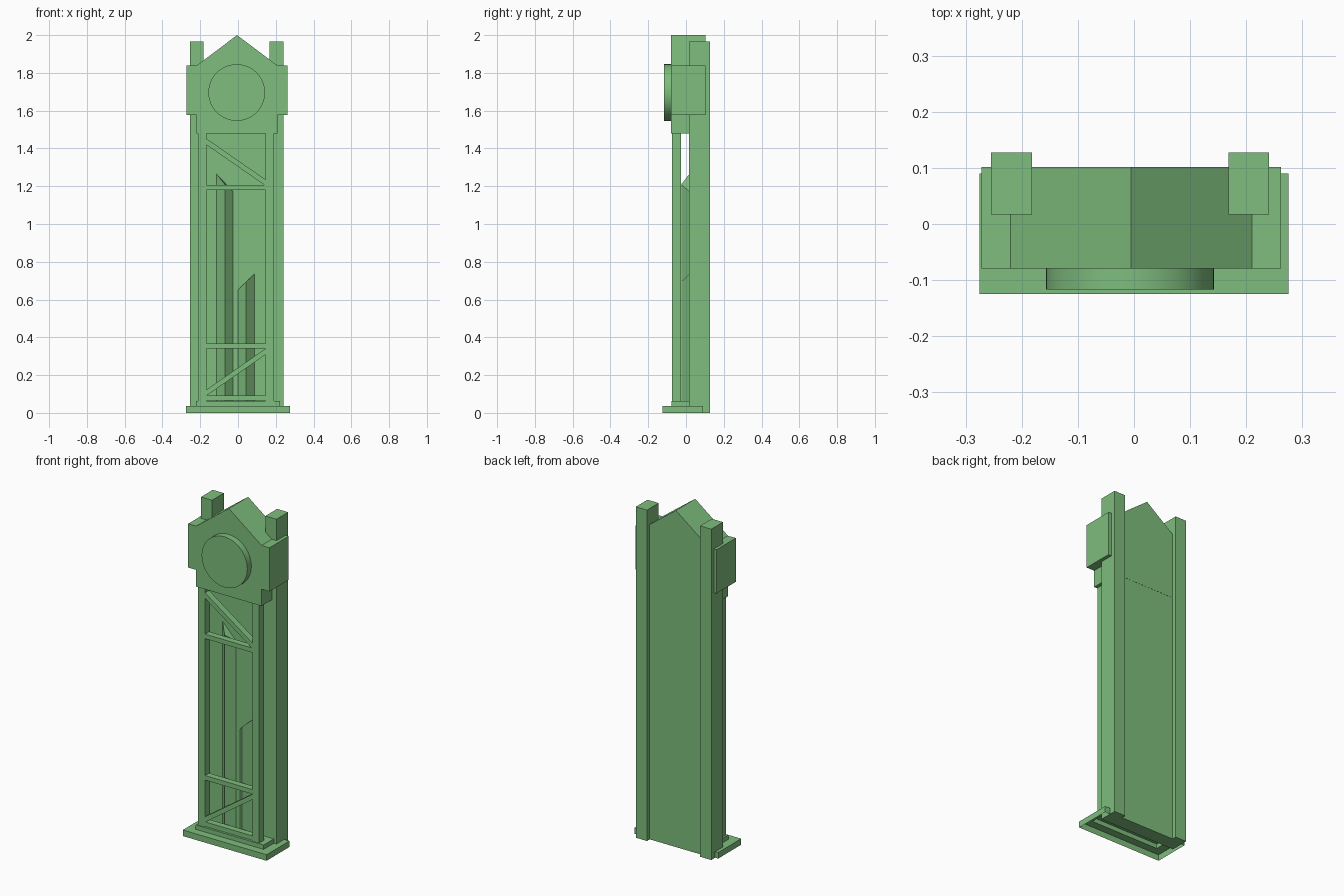
import bpy
import bmesh
from mathutils import Vector

if "Cube" in bpy.data.objects:
    bpy.data.objects.remove(bpy.data.objects["Cube"], do_unlink=True)

green = bpy.data.materials.new("soft_green")
green.use_nodes = True
COLOUR = (0.21, 0.51, 0.205, 1)
green.diffuse_color = COLOUR
green.node_tree.nodes["Principled BSDF"].inputs["Base Color"].default_value = COLOUR


def finish(name, bm, closed=True):
    if closed:
        bmesh.ops.recalc_face_normals(bm, faces=bm.faces)
    mesh = bpy.data.meshes.new(name)
    bm.to_mesh(mesh)
    bm.free()
    mesh.materials.append(green)
    ob = bpy.data.objects.new(name, mesh)
    bpy.context.collection.objects.link(ob)
    return ob


def prism(name, outline, y0, y1):
    """Extrude an (x, z) outline from y0 back to y1."""
    bm = bmesh.new()
    face = bm.faces.new([bm.verts.new((x, y0, z)) for x, z in outline])
    new = bmesh.ops.extrude_face_region(bm, geom=[face])["geom"]
    moved = [v for v in new if isinstance(v, bmesh.types.BMVert)]
    bmesh.ops.translate(bm, verts=moved, vec=(0, y1 - y0, 0))
    return finish(name, bm)


def box(name, x0, x1, y0, y1, z0, z1):
    return prism(name, [(x0, z0), (x1, z0), (x1, z1), (x0, z1)], y0, y1)


def brace(name, z_left, z_right, thick):
    """Bar between the front posts; slanted when the end heights differ."""
    l, r = -0.168, 0.145
    return prism(name, [(l, z_left), (r, z_right), (r, z_right + thick),
                        (l, z_left + thick)], -0.07, -0.032)


def wedge(name, x, heights):
    """Three-sided upright with a sloping top, one edge facing forward."""
    bm = bmesh.new()
    plan = [(x - 0.044, 0.018), (x, -0.025), (x + 0.044, 0.018)]
    low = [bm.verts.new((px, py, 0.06)) for px, py in plan]
    top = [bm.verts.new((px, py, h)) for (px, py), h in zip(plan, heights)]
    bm.faces.new(low)
    bm.faces.new(top)
    for i in range(3):
        j = (i + 1) % 3
        bm.faces.new((low[i], low[j], top[j], top[i]))
    return finish(name, bm)


# Stepped plinth, hollow and open underneath
bm = bmesh.new()
loops = []
for x, y0, y1, z in ((0.275, -0.125, 0.09, 0), (0.275, -0.125, 0.09, 0.036),
                     (0.223, -0.078, 0.018, 0.036), (0.223, -0.078, 0.018, 0.062)):
    loops.append([bm.verts.new(p) for p in
                  ((-x, y0, z), (x, y0, z), (x, y1, z), (-x, y1, z))])
for a, b in zip(loops, loops[1:]):
    for i in range(4):
        j = (i + 1) % 4
        bm.faces.new((a[i], a[j], b[j], b[i]))
bm.faces.new(loops[-1])
finish("plinth", bm, closed=False)

# Back panel and the tall posts on each side of it
box("back_panel", -0.183, 0.17, 0.018, 0.101, 0, 1.48)
for side, x in (("right", -0.255), ("left", 0.168)):
    box(side + "_back_post", x, x + 0.073, 0.017, 0.127, 0, 1.965)

# Slim front posts
for side, x in (("right", -0.212), ("left", 0.145)):
    box(side + "_front_post", x, x + 0.045, -0.073, -0.026, 0.062, 1.48)

# Cross bars and diagonal braces
for name, z in (("lower", 0.065), ("middle", 0.34), ("upper", 1.18)):
    brace(name + "_cross_bar", z, z, 0.027)
brace("lower_diagonal", 0.09, 0.308, 0.032)
brace("upper_diagonal", 1.42, 1.203, 0.033)

# Uprights with angled tops inside the case
wedge("tall_upright", -0.07, (1.265, 1.21, 1.172))
wedge("short_upright", 0.043, (0.65, 0.695, 0.735))

# Gabled head with side wings, slightly off centre
half = [(0.215, 1.478), (0.215, 1.578), (0.267, 1.578), (0.267, 1.838), (0.215, 1.838)]
cx = -0.005
outline = [(cx + x, z) for x, z in half] + [(cx, 2)]
outline += [(cx - x, z) for x, z in reversed(half)]
prism("gabled_head", outline, -0.079, 0.102)

# Round dial
bpy.ops.mesh.primitive_cylinder_add(vertices=48, radius=0.15, depth=0.04,
                                    location=(-0.007, -0.097, 1.696),
                                    rotation=(1.570796, 0, 0))
dial = bpy.context.object
dial.name = "dial"
dial.data.materials.append(green)
bpy.ops.object.shade_smooth_by_angle()
